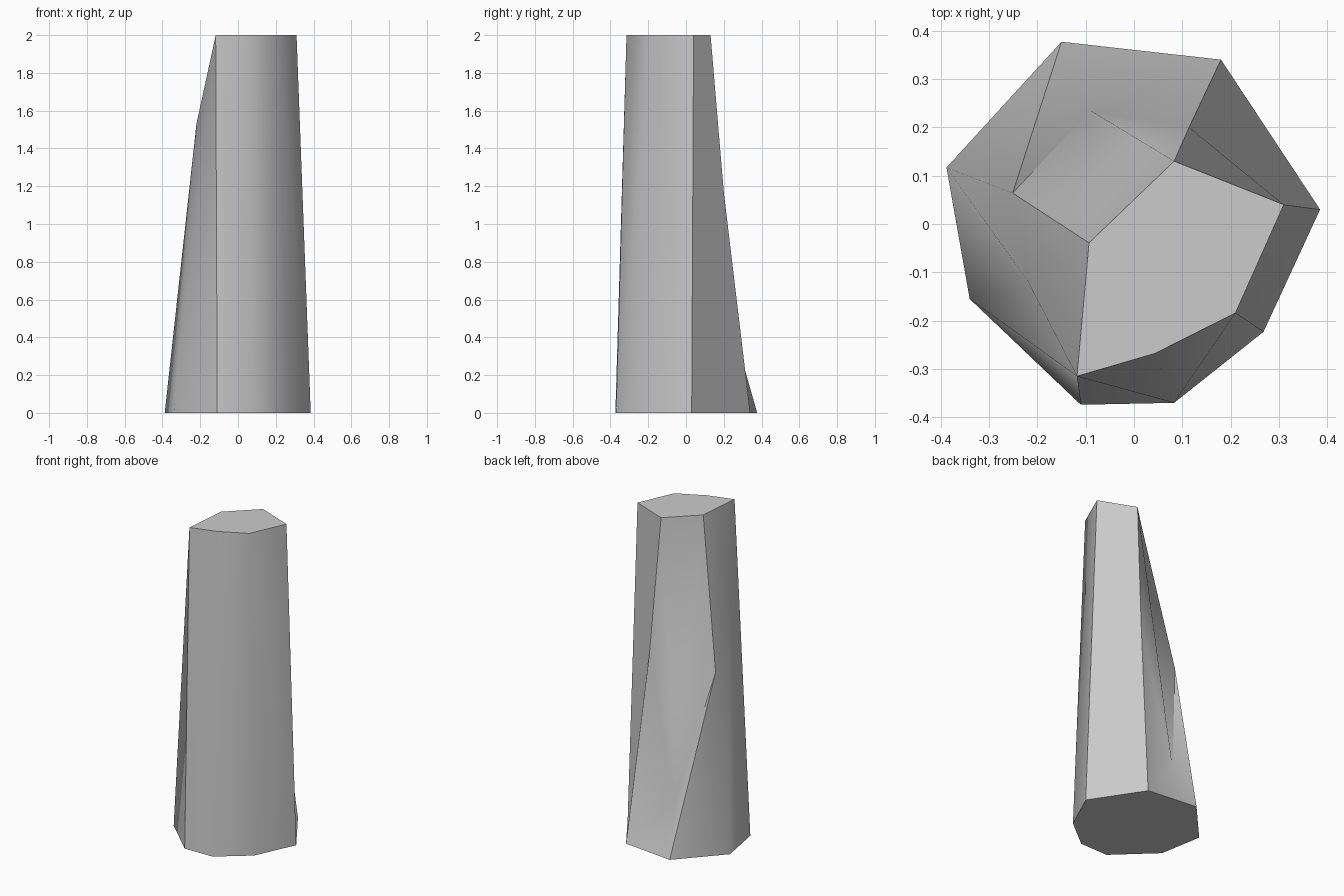
import bpy, bmesh, math

if "Cube" in bpy.data.objects:
    bpy.data.objects.remove(bpy.data.objects["Cube"])

# Footprint (8 corners), flat top (6 corners) and the four chipped corners between
base = [(-.15, .377), (.18, .34), (.385, .03), (.268, -.223),
        (.083, -.37), (-.11, -.374), (-.34, -.155), (-.388, .117)]
top = [(.31, .04), (.21, -.184), (.043, -.268), (-.118, -.315),
       (-.093, -.039), (.083, .13)]
chips = {"R": (.114, .2, 1.17), "L": (-.09, .235, .3),
         "V": (-.251, .064, 1.09), "U": (-.22, -.118, 1.53)}

bm = bmesh.new()
v = {f"b{i}": bm.verts.new((x, y, 0)) for i, (x, y) in enumerate(base)}
v.update({f"t{i}": bm.verts.new((x, y, 2)) for i, (x, y) in enumerate(top)})
v.update({k: bm.verts.new(p) for k, p in chips.items()})


def face(names):
    bm.faces.new([v[n] for n in names.split()])


# End caps
face(" ".join(f"b{i}" for i in range(8)))
face(" ".join(f"t{i}" for i in range(6)))

# Tall sides
for names in ("b1 b2 t0 t5 R", "b2 b3 t1 t0", "b3 b4 t1", "b4 t2 t1",
              "b4 b5 t3 t2", "b5 b6 t3", "b6 U t3", "b6 b7 U", "b7 V U",
              "b7 b0 V"):
    face(names)

# Chipped facets at the back left
for names in ("b0 b1 L", "b1 R L", "b0 L V", "U V t4", "U t4 t3",
              "t4 V L", "t4 L t5", "L R t5"):
    face(names)

bmesh.ops.recalc_face_normals(bm, faces=bm.faces[:])
mesh = bpy.data.meshes.new("stone_column")
bm.to_mesh(mesh)
bm.free()

column = bpy.data.objects.new("stone_column", mesh)
bpy.context.collection.objects.link(column)
bpy.context.view_layer.objects.active = column
column.select_set(True)
bpy.ops.object.shade_smooth_by_angle(angle=math.radians(40))
